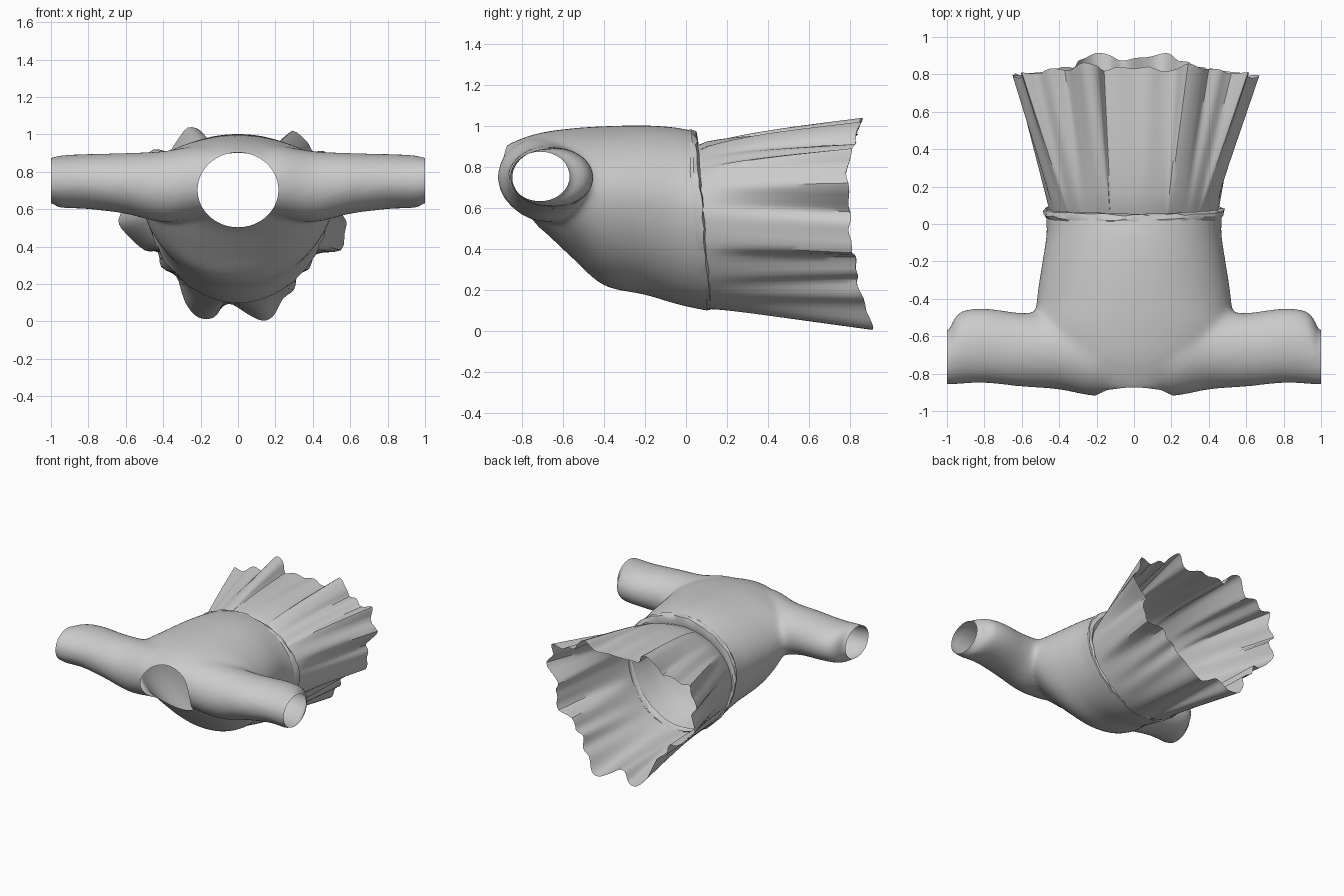
import bpy, bmesh, math, random
from mathutils import Vector

if "Cube" in bpy.data.objects:
    bpy.data.objects.remove(bpy.data.objects["Cube"])

random.seed(4)
N = 64


def catmull(pts, steps, closed=False):
    """Smoothly subdivide a list of tuples."""
    n, out = len(pts), []
    get = lambda i: pts[i % n] if closed else pts[max(0, min(n - 1, i))]
    for i in range(n if closed else n - 1):
        for s in range(steps):
            t = s / steps
            out.append(tuple(
                0.5 * (2 * b + (c - a) * t + (2 * a - 5 * b + 4 * c - d) * t * t
                       + (3 * b - a - 3 * c + d) * t ** 3)
                for a, b, c, d in zip(get(i - 1), get(i), get(i + 1), get(i + 2))))
    return out if closed else out + [pts[-1]]


def loft(name, rings, cap=False):
    bm = bmesh.new()
    vr = [[bm.verts.new(p) for p in r] for r in rings]
    for a, b in zip(vr, vr[1:]):
        for i in range(len(a)):
            j = (i + 1) % len(a)
            bm.faces.new((a[i], a[j], b[j], b[i]))
    if cap:
        bm.faces.new(vr[0])
        bm.faces.new(vr[-1])
    bmesh.ops.recalc_face_normals(bm, faces=bm.faces)
    me = bpy.data.meshes.new(name)
    bm.to_mesh(me)
    bm.free()
    ob = bpy.data.objects.new(name, me)
    bpy.context.collection.objects.link(ob)
    return ob


def apply(ob, kind, **props):
    m = ob.modifiers.new(kind, kind)
    for k, v in props.items():
        setattr(m, k, v)
    bpy.context.view_layer.objects.active = ob
    bpy.ops.object.modifier_apply(modifier=m.name)


def seam_y(z):
    """The waist seam leans towards the hem at the bottom."""
    return 0.035 + 0.07 * (0.97 - z) / 0.87


def egg(a, rx, z0, z1):
    """Torso cross-section: an ellipse that tapers slightly downwards."""
    s = math.sin(a)
    mid = z0 + .57 * (z1 - z0)
    return rx * math.cos(a) * (1 - .06 * max(0, -s)), mid + s * (z1 - mid if s > 0 else mid - z0)


angles = [2 * math.pi * i / N for i in range(N)]

# Bodice torso: y, half width, bottom z, top z
torso = catmull([(-.895, .17, .66, .895), (-.81, .34, .57, .935), (-.70, .44, .49, .968),
                 (-.55, .52, .35, .988), (-.40, .52, .22, .998), (-.20, .49, .175, 1.002),
                 (-.05, .468, .13, .992), (.06, .472, .105, .972), (.20, .472, .08, .97)], 4)
bodice = loft("bodice", [[(e[0], y, e[1]) for e in (egg(a, rx, z0, z1) for a in angles)]
                         for y, rx, z0, z1 in torso], True)

# Both sleeves as one tube across the shoulders: x, y range, z range
half = catmull([(0, -.89, -.52, .57, .93), (.20, -.92, -.50, .56, .94), (.40, -.885, -.47, .53, .91),
                (.60, -.87, -.475, .575, .90), (.80, -.85, -.45, .60, .895),
                (.92, -.855, -.465, .605, .89), (.97, -.86, -.52, .61, .885),
                (.985, -.86, -.57, .63, .875), (1.05, -.86, -.57, .64, .87)], 4)
stations = [(-s[0], *s[1:]) for s in half[:0:-1]] + half
sleeves = loft("sleeves", [[(x, (y0 + y1) / 2 + (y1 - y0) / 2 * math.cos(a),
                             (z0 + z1) / 2 + (z1 - z0) / 2 * math.sin(a)) for a in angles]
                           for x, y0, y1, z0, z1 in stations], True)

# Neck cutter
NR, NX, NZ = .20, 1.08, .703
neck = loft("neck_cutter", [[(NR * NX * math.cos(a), y, NZ + NR * math.sin(a)) for a in angles]
                            for y in (-1.2, -.58)], True)

# Join, blend the armholes, then cut the neck
apply(bodice, 'BOOLEAN', operation='UNION', object=sleeves, solver='EXACT')
apply(bodice, 'REMESH', mode='VOXEL', voxel_size=.018)
apply(bodice, 'SMOOTH', factor=.5, iterations=14)
apply(bodice, 'BOOLEAN', operation='DIFFERENCE', object=neck, solver='EXACT')
for helper in (sleeves, neck):
    bpy.data.objects.remove(helper)

# Open the neck, waist and cuffs into a thin cloth shell
bm = bmesh.new()
bm.from_mesh(bodice.data)
inside = lambda v: (v.co.x / NX) ** 2 + (v.co.z - NZ) ** 2 < (NR + .0008) ** 2 and -1.3 < v.co.y < -.5
bmesh.ops.delete(bm, geom=[f for f in bm.faces if all(inside(v) for v in f.verts)], context='FACES')
for co, no in (((1, 0, 0), (1, 0, 0)), ((-1, 0, 0), (-1, 0, 0)),
               ((0, seam_y(.5), .5), (0, 1, .07 / .87))):
    bmesh.ops.bisect_plane(bm, geom=bm.verts[:] + bm.edges[:] + bm.faces[:],
                           plane_co=co, plane_no=no, clear_outer=True)
bm.to_mesh(bodice.data)
bm.free()


# Crinkled rolled seam at the waist: offset along y, half width, bottom z, top z
def seam_ring(dy, rx, z0, z1, jitter):
    ring = []
    for a in angles:
        k = random.uniform(-jitter, jitter)
        x, z = egg(a, rx + k * .5, z0 - k * .5, z1 + k * .5)
        ring.append((x, seam_y(z) + dy + random.uniform(-jitter, jitter) * .6, z))
    return ring


seam = loft("waist_seam", [seam_ring(-.035, .466, .115, .972, .003), seam_ring(-.012, .482, .107, .978, .01),
                           seam_ring(.012, .486, .103, .970, .012), seam_ring(.018, .468, .106, .94, .007),
                           seam_ring(.008, .452, .108, .90, 0)])

# Pleated skirt: hem outline (x, z) seen from the front
hem = [(.67, .72), (.61, .80), (.61, .89), (.52, .87), (.46, .91), (.40, .91), (.37, .96), (.29, 1.02),
       (.23, .95), (.16, .94), (.08, .96), (0, .95), (-.10, .96), (-.16, .95), (-.20, 1.02), (-.27, 1.035),
       (-.33, .96), (-.37, .91), (-.45, .92), (-.52, .87), (-.60, .88), (-.60, .79), (-.65, .70),
       (-.60, .64), (-.64, .54), (-.60, .47), (-.50, .38), (-.43, .37), (-.41, .29), (-.33, .24),
       (-.30, .15), (-.27, .08), (-.21, .02), (-.13, .02), (-.08, .08), (-.03, .09), (.05, .04),
       (.13, .004), (.19, .03), (.24, .12), (.30, .17), (.32, .25), (.38, .28), (.42, .36), (.55, .38),
       (.57, .47), (.58, .53), (.56, .58), (.61, .64)]
ROWS = 14
rings = [[] for _ in range(ROWS + 1)]
for x, z in catmull(hem, 3, True):
    a = math.atan2((z - .52) / .47, x / .62)
    wx, wz = egg(a, .453, .105, .902)
    waist = Vector((wx, seam_y(wz) + .008, wz))
    end = Vector((x, .79 + (.75 if z > .72 else .23) * (z - .72) ** 2
                  + .006 * math.sin(9 * a) + .006 * math.sin(23 * a), z))
    for r in range(ROWS + 1):
        t = r / ROWS
        bulge = .03 * math.sin(math.pi * t ** .6) * max(0, math.sin(a))
        rings[r].append(waist.lerp(end, t) + Vector((0, 0, bulge)))
skirt = loft("skirt", rings)

# Smooth cloth shading
bpy.ops.object.select_all(action='DESELECT')
for ob in (bodice, seam, skirt):
    ob.select_set(True)
bpy.context.view_layer.objects.active = bodice
bpy.ops.object.shade_smooth_by_angle(angle=math.radians(35))
